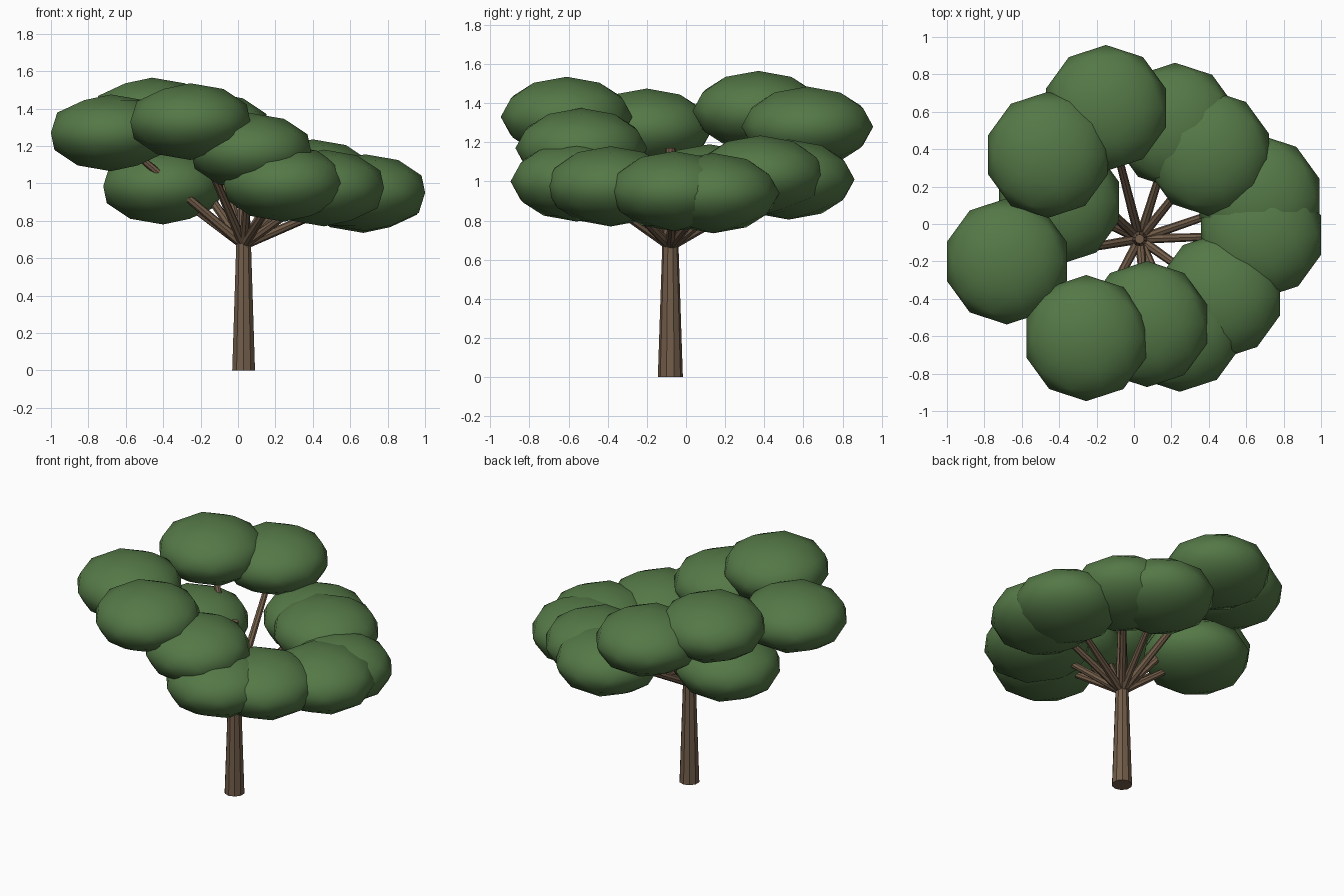
import bpy
from mathutils import Vector

cube = bpy.data.objects.get("Cube")
if cube:
    bpy.data.objects.remove(cube, do_unlink=True)


def make_material(name, color):
    mat = bpy.data.materials.new(name)
    mat.use_nodes = True
    mat.diffuse_color = color
    mat.node_tree.nodes["Principled BSDF"].inputs["Base Color"].default_value = color
    return mat


bark = make_material("bark_brown", (0.17, 0.11, 0.068, 1))
leaf = make_material("leaf_green", (0.09, 0.19, 0.063, 1))


def limb(name, start, end, base_radius, tip_radius, sides):
    """Tapered cylinder running from start to end."""
    axis = end - start
    bpy.ops.mesh.primitive_cone_add(vertices=sides, radius1=base_radius,
                                    radius2=tip_radius, depth=axis.length,
                                    location=(start + end) / 2)
    obj = bpy.context.object
    obj.name = name
    if axis.x or axis.y:
        obj.rotation_euler = axis.to_track_quat('Z', 'Y').to_euler()
    obj.data.materials.append(bark)
    bpy.ops.object.shade_flat()


def leaf_clump(name, center):
    """Flattened low-poly ball of foliage."""
    bpy.ops.mesh.primitive_ico_sphere_add(subdivisions=2, radius=1, location=center)
    obj = bpy.context.object
    obj.name = name
    obj.scale = (0.337, 0.337, 0.205)
    obj.data.materials.append(leaf)
    bpy.ops.object.shade_smooth()


# Trunk, with its thin tip rising through the open crown
root = Vector((0.03, -0.08, 0))
fork = root + Vector((0, 0, 0.67))
limb("trunk", root, root + Vector((0, 0, 1.17)), 0.064, 0.025, 10)

# Ring of leaf clumps, each carried by one branch from the fork
clump_centers = [
    (-0.15, 0.62, 1.28), (-0.46, 0.37, 1.36), (-0.68, -0.20, 1.27),
    (-0.255, -0.61, 1.33), (0.07, -0.535, 1.17), (0.245, -0.56, 1.0),
    (0.46, -0.385, 0.975), (0.68, -0.06, 0.95), (0.67, 0.14, 0.94),
    (0.40, 0.38, 1.03), (0.22, 0.525, 1.01), (-0.40, 0.12, 0.985),
]
for i, center in enumerate(clump_centers, 1):
    limb(f"branch_{i}", fork, Vector(center), 0.026, 0.017, 8)
    leaf_clump(f"leaf_clump_{i}", center)
